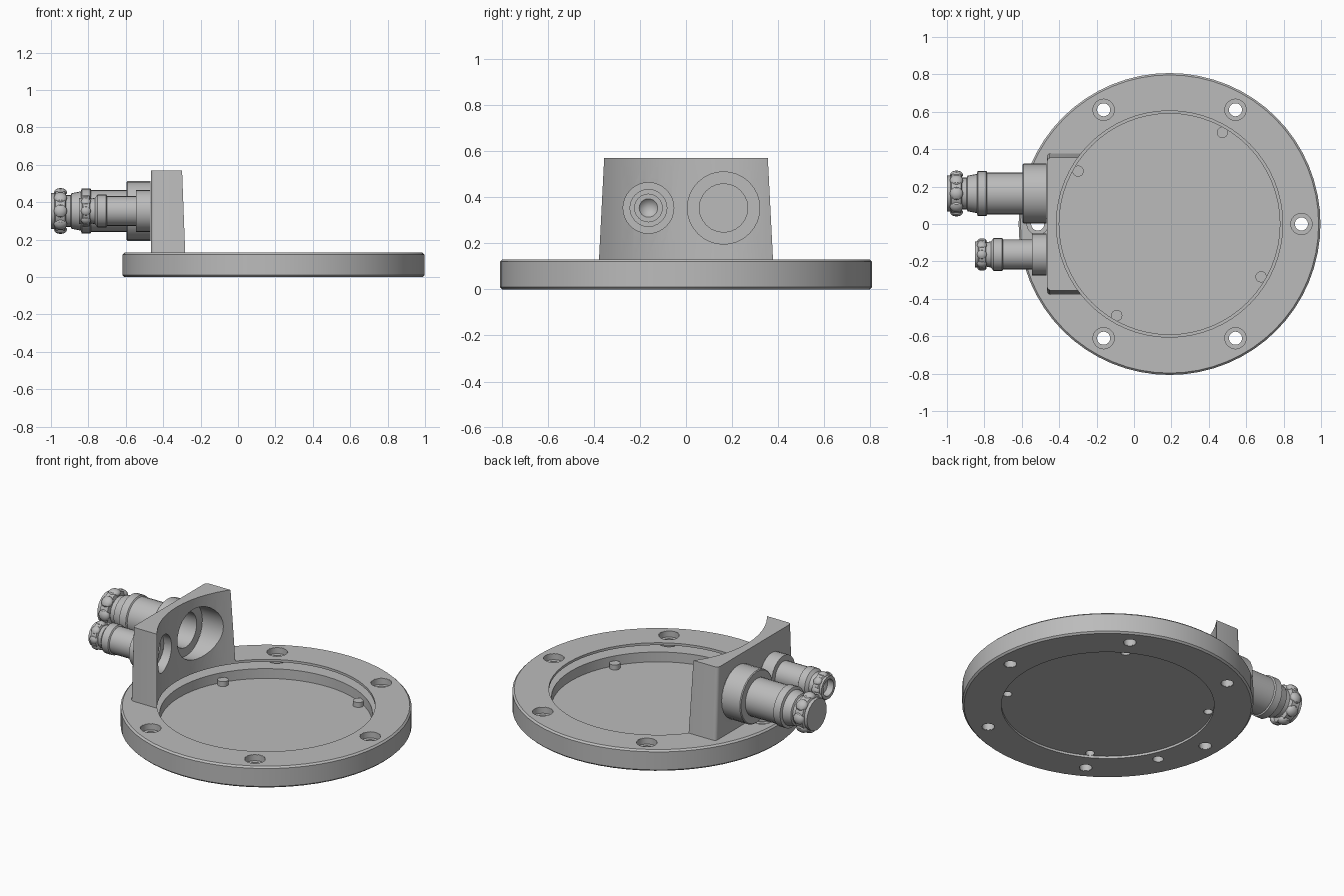
import bpy, bmesh, math
from mathutils import Matrix, Vector

if "Cube" in bpy.data.objects:
    bpy.data.objects.remove(bpy.data.objects["Cube"], do_unlink=True)

grey = bpy.data.materials.new("machined_grey")
grey.use_nodes = True
grey.diffuse_color = (0.5, 0.5, 0.5, 1)
grey.node_tree.nodes["Principled BSDF"].inputs["Base Color"].default_value = (0.5, 0.5, 0.5, 1)

CX = 0.19          # flange centre on x
WALL = -0.465      # outer face of the housing


def finish(name, bm, matrix=Matrix()):
    bmesh.ops.recalc_face_normals(bm, faces=bm.faces)
    mesh = bpy.data.meshes.new(name)
    bm.to_mesh(mesh)
    bm.free()
    mesh.materials.append(grey)
    mesh.transform(matrix)
    obj = bpy.data.objects.new(name, mesh)
    bpy.context.collection.objects.link(obj)
    return obj


def lathe(name, profile, steps=64, matrix=Matrix(), closed=True):
    """Spin a (radius, height) profile about z."""
    bm = bmesh.new()
    vs = [bm.verts.new((r, 0, z)) for r, z in profile]
    es = [bm.edges.new(p) for p in zip(vs, vs[1:])]
    if closed:
        es.append(bm.edges.new((vs[-1], vs[0])))
    bmesh.ops.spin(bm, geom=vs + es, axis=(0, 0, 1), cent=(0, 0, 0),
                   angle=math.tau, steps=steps, use_merge=True)
    bmesh.ops.remove_doubles(bm, verts=bm.verts, dist=1e-5)
    return finish(name, bm, matrix)


def rod(radius, low, high):
    return [(0, low), (radius, low), (radius, high), (0, high)]


def cut(target, cutters):
    """Subtract the cutters, then discard them."""
    bpy.context.view_layer.objects.active = target
    for c in cutters:
        mod = target.modifiers.new("cut", "BOOLEAN")
        mod.operation = "DIFFERENCE"
        mod.solver = "EXACT"
        mod.object = c
        bpy.ops.object.modifier_apply(modifier=mod.name)
        bpy.data.objects.remove(c, do_unlink=True)


def smooth(obj):
    bpy.ops.object.select_all(action="DESELECT")
    obj.select_set(True)
    bpy.context.view_layer.objects.active = obj
    bpy.ops.object.shade_smooth_by_angle(angle=math.radians(30))


def around(radius, degrees):
    a = math.radians(degrees)
    return Matrix.Translation((CX + radius * math.cos(a), radius * math.sin(a), 0))


centre = Matrix.Translation((CX, 0, 0))
bolts = [around(0.705, 60 * i) for i in range(6)]
pins = [around(0.565, a) for a in (-30, 60, 150, 240)]

# Flange ring with an inward-facing channel
ring = lathe("flange_ring", [
    (0.59, 0), (0.797, 0), (0.807, 0.01), (0.807, 0.12), (0.797, 0.13),
    (0.605, 0.13), (0.605, 0.115), (0.77, 0.115), (0.77, 0.08), (0.59, 0.08)], 64, centre)
cutters = [lathe("cutter", [(0, -0.1), (0.037, -0.1), (0.037, 0.09), (0.059, 0.09),
                            (0.059, 0.2), (0, 0.2)], 24, m) for m in bolts]
cutters += [lathe("cutter", rod(0.026, -0.1, 0.044), 20, m) for m in pins]
cutters.append(lathe("cutter", rod(0.03, -0.1, 0.1), 20, around(0.66, 205)))
cut(ring, cutters)
parts = [ring]

# Counterbored sleeves around the bolt holes
for m in bolts:
    parts.append(lathe("bolt_sleeve", [
        (0.057, 0.1295), (0.062, 0.1295), (0.062, 0.088), (0.04, 0.088), (0.04, 0.002),
        (0.035, 0.002), (0.035, 0.093), (0.057, 0.093)], 24, m))

# Recessed floor disc and its hollow locating pins
floor = lathe("floor_disc", rod(0.592, 0.014, 0.02), 64, centre)
cut(floor, [lathe("cutter", rod(0.026, -0.1, 0.1), 20, m) for m in pins])
parts.append(floor)
for m in pins:
    parts.append(lathe("locating_pin", [
        (0.025, 0.015), (0.03, 0.015), (0.03, 0.05), (0, 0.05), (0, 0.045), (0.025, 0.045)], 20, m))

# Tapered connector housing, scooped to follow the ring opening
bm = bmesh.new()
bmesh.ops.create_cube(bm, size=1)
for v in bm.verts:
    top = v.co.z > 0
    v.co = Vector((WALL if v.co.x < 0 else -0.15,
                   math.copysign(0.355 if top else 0.378, v.co.y),
                   0.57 if top else 0.12))
corners = [e for e in bm.edges if all(v.co.x < -0.4 for v in e.verts)
           and abs(e.verts[0].co.z - e.verts[1].co.z) > 0.1]
bmesh.ops.bevel(bm, geom=corners, offset=0.02, segments=3, profile=0.5, affect="EDGES")
housing = finish("connector_housing", bm)


def axis(y):
    """Local z runs outward (-x) from the housing wall."""
    return Matrix.Translation((WALL, y, 0.353)) @ Matrix.Rotation(-math.pi / 2, 4, "Y")


large, small = axis(0.163), axis(-0.163)
cut(housing, [lathe("cutter", rod(0.605, -0.1, 1), 64, centre),
              lathe("cutter", rod(0.157, -0.4, 0.1), 32, large),
              lathe("cutter", rod(0.11, -0.4, 0.1), 32, small)])
parts.append(housing)

# Large capped connector
parts.append(lathe("large_connector", [
    (0.105, 0.002), (0.16, 0.002), (0.16, 0.125), (0.155, 0.13), (0.113, 0.13), (0.113, 0.32),
    (0.121, 0.325), (0.121, 0.37), (0.105, 0.375), (0.095, 0.425), (0.085, 0.43),
    (0.085, 0.455), (0.108, 0.46), (0.108, 0.51), (0.095, 0.515), (0.095, 0.535),
    (0, 0.535), (0, 0.315), (0.105, 0.315)], 24, large))

# Small open connector
parts.append(lathe("small_connector", [
    (0.08, 0.002), (0.113, 0.002), (0.113, 0.08), (0.08, 0.08), (0.08, 0.235),
    (0.088, 0.24), (0.088, 0.285), (0.07, 0.3), (0.065, 0.325), (0.079, 0.33),
    (0.079, 0.365), (0.069, 0.37), (0.069, 0.385), (0.05, 0.385), (0.05, 0.345),
    (0.03, 0.34), (0, 0.31), (0, 0.28), (0.04, 0.235), (0.06, 0.235),
    (0.06, 0.09), (0.08, 0.09)], 24, small))

# Rounded grip lugs on both coupling rings
for name, base, reach, height, size in (("large_grip", large, 0.1, 0.484, 0.035),
                                        ("small_grip", small, 0.07, 0.348, 0.026)):
    bm = bmesh.new()
    for i in range(8):
        place = (Matrix.Rotation(math.tau * i / 8, 4, "Z")
                 @ Matrix.Translation((reach, 0, height))
                 @ Matrix.Diagonal((0.65, 1, 1, 1)))
        bmesh.ops.create_uvsphere(bm, u_segments=12, v_segments=8, radius=size, matrix=place)
    parts.append(finish(name, bm, base))

for p in parts:
    smooth(p)
